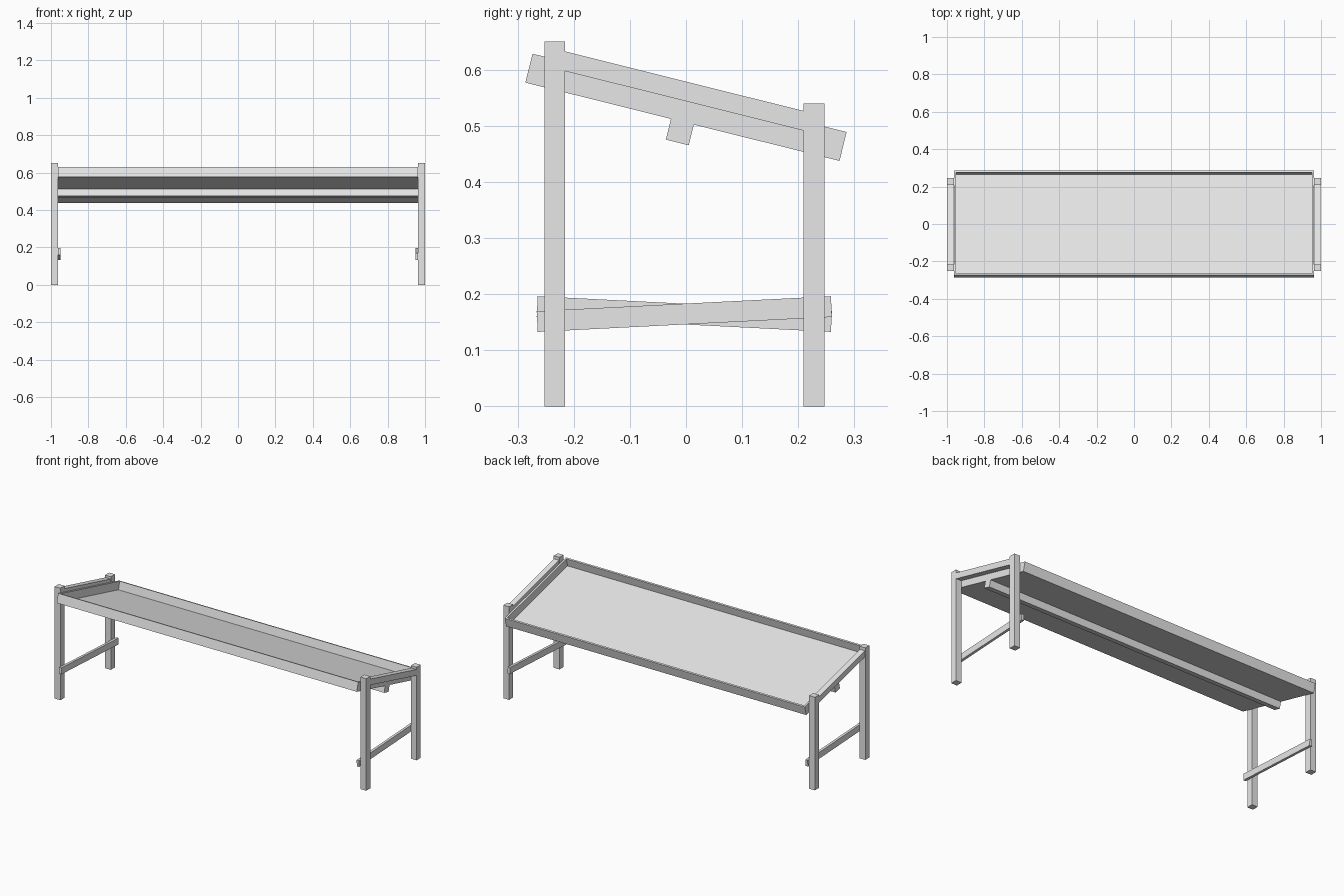
import bpy
from math import radians
from mathutils import Matrix, Vector

cube = bpy.data.objects.get("Cube")
if cube:
    bpy.data.objects.remove(cube, do_unlink=True)

grey = bpy.data.materials.new("plain grey")
grey.use_nodes = True
grey.diffuse_color = (0.8, 0.8, 0.8, 1)
grey.node_tree.nodes["Principled BSDF"].inputs["Base Color"].default_value = (0.8, 0.8, 0.8, 1)


def box(name, centre, size, tilt=0.0):
    """Box whose mesh is tilted about the x axis, in degrees, then placed."""
    bpy.ops.mesh.primitive_cube_add(size=1, location=centre)
    ob = bpy.context.object
    ob.name = name
    ob.data.transform(Matrix.Rotation(radians(tilt), 4, 'X') @ Matrix.Diagonal((*size, 1)))
    ob.data.materials.append(grey)
    return ob


SLOPE = -14
TRAY_CENTRE = Vector((0, 0, 0.533))
TRAY_X, TRAY_Y, TRAY_Z = 1.926, 0.577, 0.053
WALL, FLOOR, POST = 0.01, 0.006, 0.037
to_tray = Matrix.Rotation(radians(SLOPE), 3, 'X')


def tray_box(name, offset, size):
    """Box laid in the sloping frame of the tray."""
    return box(name, TRAY_CENTRE + to_tray @ Vector(offset), size, SLOPE)


# Sloping tray: thin floor, four walls and a batten beneath
tray_box("tray_floor", (0, 0, (FLOOR - TRAY_Z) / 2),
         (TRAY_X - 2 * WALL, TRAY_Y - 2 * WALL, FLOOR))
for side, y in (("front", -1), ("back", 1)):
    tray_box(f"tray_{side}_wall", (0, y * (TRAY_Y - WALL) / 2, 0), (TRAY_X, WALL, TRAY_Z))
tray_box("under_batten", (0, 0, -TRAY_Z / 2 - 0.019), (TRAY_X, 0.042, 0.038))

# End frames: two posts, a sloping top rail and a lower crossbar
for side, x in (("right", -1), ("left", 1)):
    post_x = x * (1 - POST / 2)
    tray_box(f"tray_{side}_wall", (x * (TRAY_X - WALL) / 2, 0, 0),
             (WALL, TRAY_Y - 2 * WALL, TRAY_Z))
    for end, y, height in (("front", -0.234, 0.65), ("back", 0.228, 0.54)):
        box(f"{side}_{end}_post", (post_x, y, height / 2), (POST, POST, height))
    box(f"{side}_top_rail", (post_x, -0.003, 0.562), (0.033, 0.455, 0.034), SLOPE)
    box(f"{side}_crossbar", (x * 0.9555, -0.003, 0.1645), (0.015, 0.525, POST), x * 2.9)
